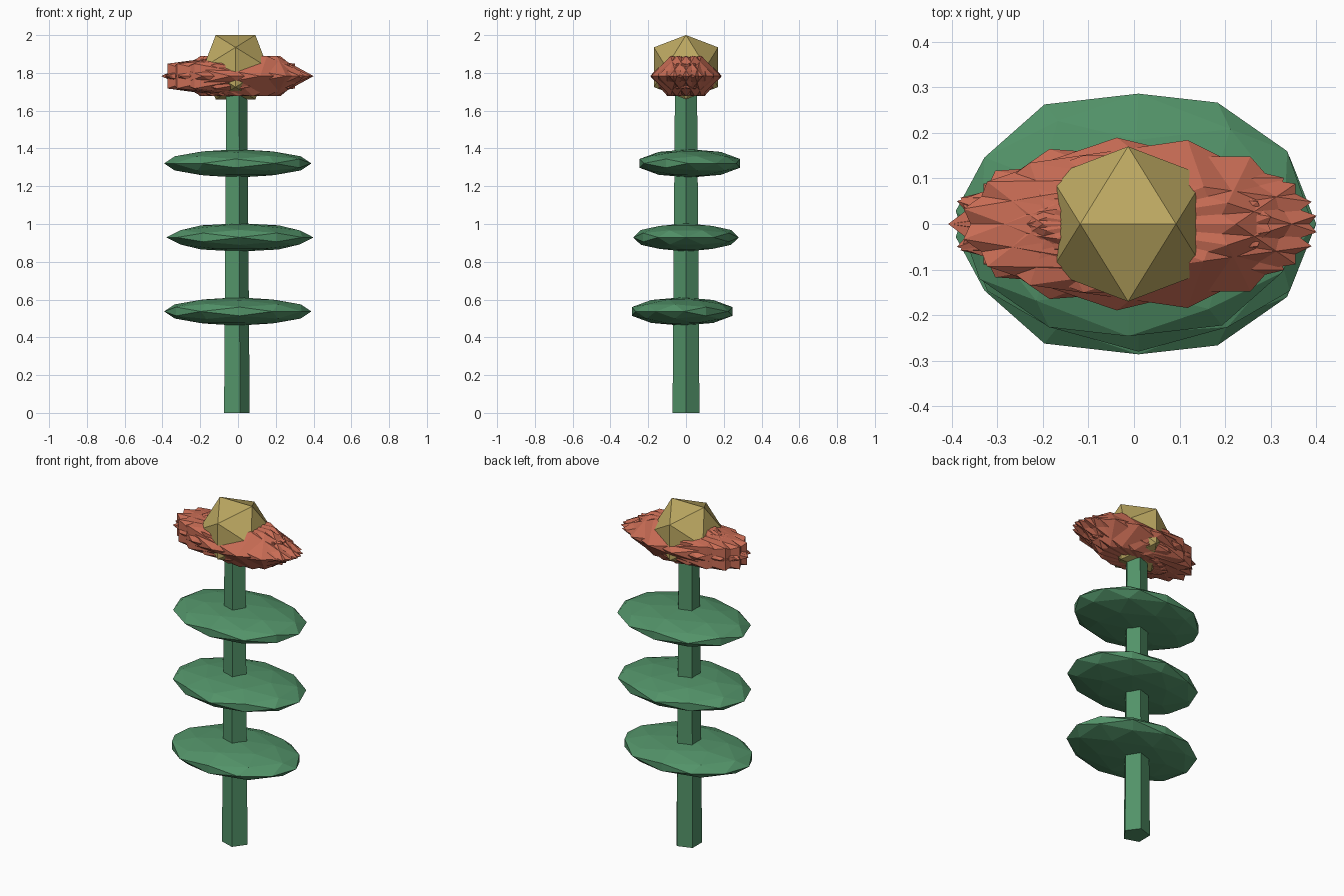
import bpy, bmesh
from math import cos, sin, radians, sqrt, tau
from mathutils import Vector, Matrix

if "Cube" in bpy.data.objects:
    bpy.data.objects.remove(bpy.data.objects["Cube"])

CX = -0.013  # stem axis


def material(name, rgb):
    m = bpy.data.materials.new(name)
    m.diffuse_color = (*rgb, 1)
    m.use_nodes = True
    m.node_tree.nodes["Principled BSDF"].inputs["Base Color"].default_value = m.diffuse_color
    return m


GREEN = material("green", (0.085, 0.29, 0.14))
RED = material("red", (0.58, 0.15, 0.09))
GOLD = material("gold", (0.50, 0.39, 0.12))


def hull_object(name, points, mat):
    """Flat-shaded convex solid around the points."""
    bm = bmesh.new()
    for p in points:
        bm.verts.new(p)
    bmesh.ops.convex_hull(bm, input=bm.verts[:])
    bmesh.ops.dissolve_limit(bm, angle_limit=0.001, verts=bm.verts[:], edges=bm.edges[:])
    bmesh.ops.recalc_face_normals(bm, faces=bm.faces[:])
    me = bpy.data.meshes.new(name)
    bm.to_mesh(me)
    bm.free()
    me.materials.append(mat)
    ob = bpy.data.objects.new(name, me)
    bpy.context.collection.objects.link(ob)
    return ob


def ico_points(detail):
    """Unit icosahedron with an edge on top along x; detail 1 adds edge midpoints."""
    g = (1 + sqrt(5)) / 2
    pts = []
    for s in (-1, 1):
        for t in (-g, g):
            pts += [Vector((s, 0, t)), Vector((0, t, s)), Vector((t, s, 0))]
    if detail:
        pts += [(a + b) / 2 for i, a in enumerate(pts) for b in pts[:i]
                if (a - b).length < 2.1]
    return [p.normalized() for p in pts]


def blob(name, detail, angle, offset, z, scale, mat):
    """Icosahedron turned by half its placement angle, then stretched and nudged outward."""
    a = radians(angle)
    m = (Matrix.Translation((CX + offset * cos(a), offset * sin(a), z))
         @ Matrix.Diagonal((*scale, 1)) @ Matrix.Rotation(a / 2, 4, 'Z'))
    return hull_object(name, [m @ p for p in ico_points(detail)], mat)


# Tapered five-sided stem
hull_object("stem", [(CX + r * cos(tau * k / 5), r * sin(tau * k / 5), z)
                     for r, z in ((0.075, 0), (0.061, 1.78)) for k in range(5)], GREEN)

# Three flat leaf tiers
for i, angle in enumerate((-60, 0, 60)):
    blob(f"leaf_{i + 1}", 1, angle, 0.023, 0.537 + 0.392 * i, (0.39, 0.28, 0.075), GREEN)

# Nine overlapping petals
for k in range(9):
    blob(f"petal_{k + 1}", 0, 40 * k, 0.025, 1.783, (0.403, 0.168, 0.125), RED)

# Flower centre
blob("flower_centre", 0, 0, 0, 1.83, (0.2, 0.2, 0.2), GOLD)
